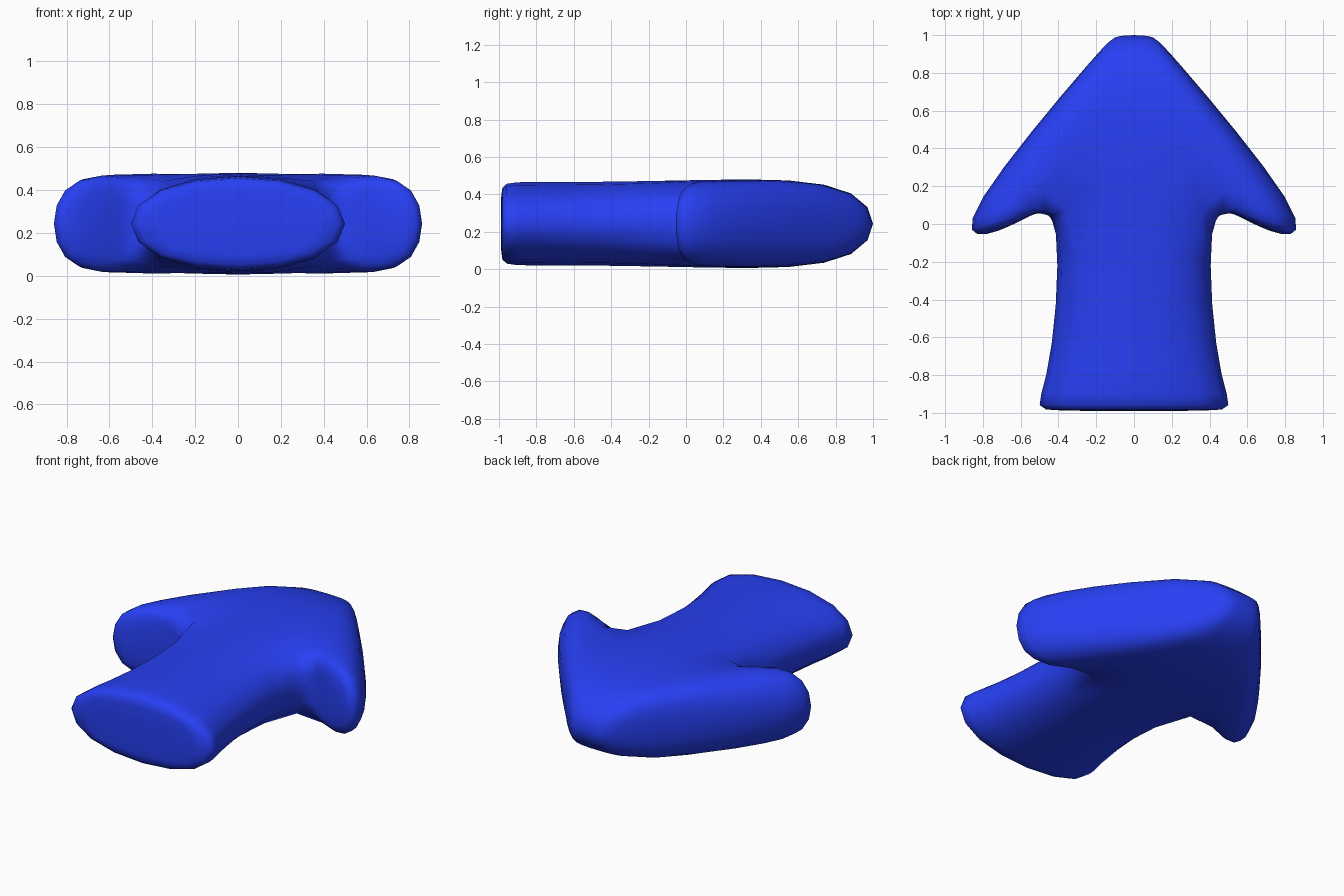
import bpy, bmesh

if "Cube" in bpy.data.objects:
    bpy.data.objects.remove(bpy.data.objects["Cube"])

HALF_T = 0.243   # half thickness of the control cage
MID_Z = 0.243

# Right half of the arrow outline, from the tip round to the tail
half = [(0.085, 1.04), (0.105, 1.01),    # blunt tip
        (1.00, -0.02), (0.80, -0.10),    # barb end
        (0.52, 0.065), (0.385, 0.105),   # notch beside the shaft
        (0.50, -0.97), (0.65, -0.992)]   # flared tail
outline = half + [(-x, y) for x, y in reversed(half)]
n = len(outline)

# Flat patches: head centre, shaft, tail, and the mirrored barbs
patches = [(0, 5, 10, 15), (5, 6, 9, 10), (6, 7, 8, 9)]
for wing in [(0, 1, 2, 5), (2, 3, 4, 5)]:
    patches += [wing, tuple(n - 1 - i for i in wing)]

bm = bmesh.new()
top = [bm.verts.new((x, y, MID_Z + HALF_T)) for x, y in outline]
bottom = [bm.verts.new((x, y, MID_Z - HALF_T)) for x, y in outline]
for patch in patches:
    bm.faces.new([top[i] for i in patch])
    bm.faces.new([bottom[i] for i in reversed(patch)])
# Side walls
for i in range(n):
    k = (i + 1) % n
    bm.faces.new((top[i], top[k], bottom[k], bottom[i]))
bmesh.ops.recalc_face_normals(bm, faces=bm.faces[:])
for face in bm.faces:
    face.smooth = True

mesh = bpy.data.meshes.new("arrow")
bm.to_mesh(mesh)
bm.free()
arrow = bpy.data.objects.new("arrow", mesh)
bpy.context.collection.objects.link(arrow)

# Rounded, smooth surface
sub = arrow.modifiers.new("rounding", 'SUBSURF')
sub.levels = sub.render_levels = 2

blue = bpy.data.materials.new("blue")
blue.diffuse_color = (0.02, 0.05, 0.9, 1)
blue.use_nodes = True
blue.node_tree.nodes["Principled BSDF"].inputs["Base Color"].default_value = blue.diffuse_color
mesh.materials.append(blue)
